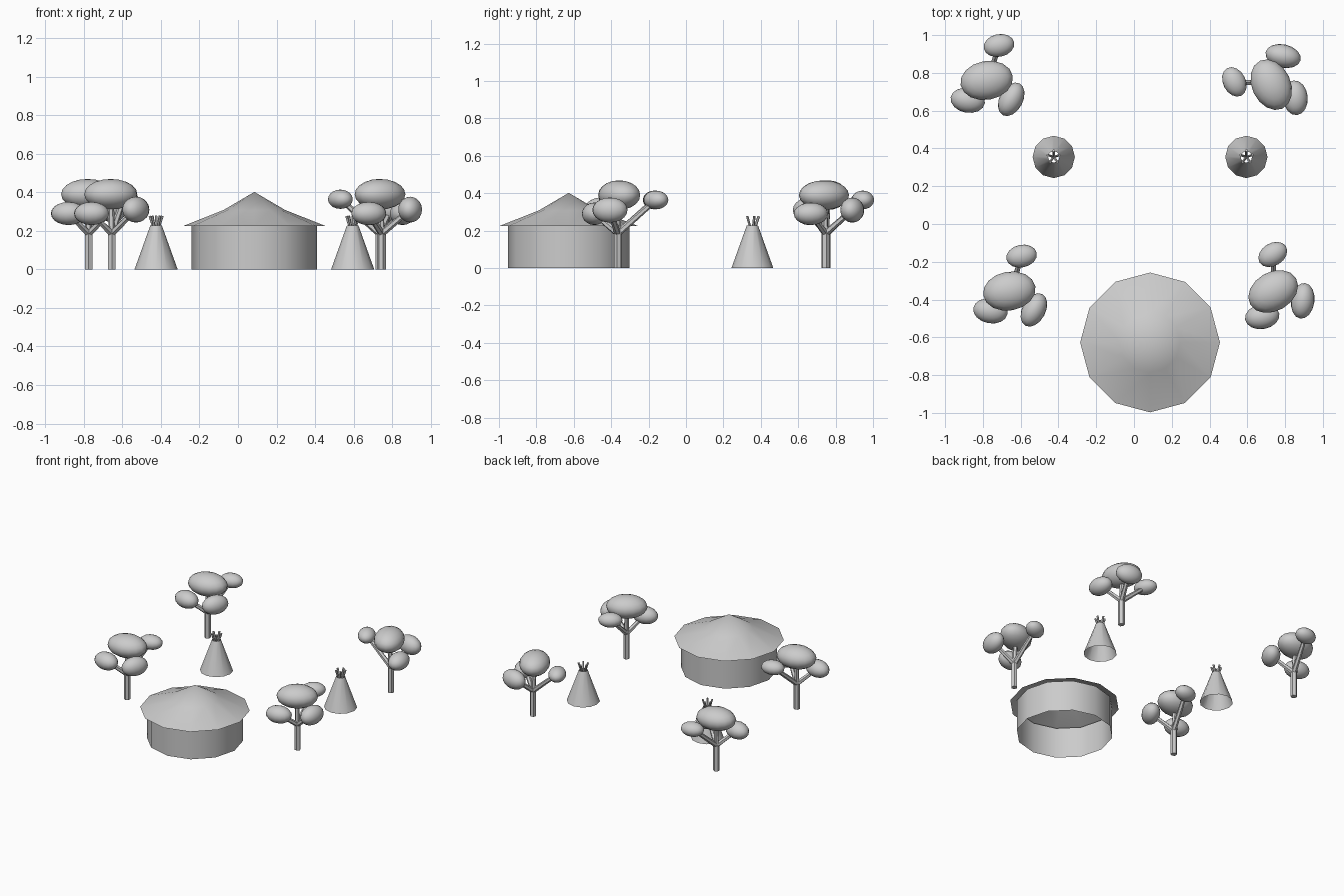
import bpy, bmesh, math
from mathutils import Vector, Matrix

if "Cube" in bpy.data.objects:
    bpy.data.objects.remove(bpy.data.objects["Cube"])


def finish(name, bm, matrix=None, angle=40):
    if matrix is not None:
        bm.transform(matrix)
    bmesh.ops.recalc_face_normals(bm, faces=bm.faces)
    mesh = bpy.data.meshes.new(name)
    bm.to_mesh(mesh)
    bm.free()
    ob = bpy.data.objects.new(name, mesh)
    bpy.context.collection.objects.link(ob)
    bpy.ops.object.select_all(action='DESELECT')
    ob.select_set(True)
    bpy.context.view_layer.objects.active = ob
    bpy.ops.object.shade_smooth_by_angle(angle=math.radians(angle))
    return ob


def lathe(name, profile, centre, sides=12):
    # open surface of revolution
    bm = bmesh.new()
    verts = [bm.verts.new((r, 0, z)) for r, z in profile]
    edges = [bm.edges.new(pair) for pair in zip(verts, verts[1:])]
    bmesh.ops.spin(bm, geom=verts + edges, cent=(0, 0, 0), axis=(0, 0, 1),
                   angle=math.tau, steps=sides)
    bmesh.ops.remove_doubles(bm, verts=bm.verts, dist=1e-4)
    return finish(name, bm, Matrix.Translation((*centre, 0)))


def rod(name, a, b, r1, r2, matrix, sides=6):
    a, b = Vector(a), Vector(b)
    d = b - a
    bm = bmesh.new()
    bmesh.ops.create_cone(bm, cap_ends=True, segments=sides, radius1=r1, radius2=r2, depth=d.length)
    m = Matrix.Translation((a + b) / 2) @ d.to_track_quat('Z', 'Y').to_matrix().to_4x4()
    return finish(name, bm, matrix @ m)


def blob(name, pos, size, turn, matrix):
    bm = bmesh.new()
    bmesh.ops.create_uvsphere(bm, u_segments=16, v_segments=10, radius=1)
    m = Matrix.Translation(pos) @ Matrix.Rotation(math.radians(turn), 4, 'Z') @ Matrix.Diagonal((*size, 1))
    return finish(name, bm, matrix @ m)


# Large round hut
HUT = (0.085, -0.627)
lathe("hut_wall", [(0.325, 0), (0.325, 0.228)], HUT)
lathe("hut_roof", [(0.37, 0.225), (0.16, 0.308), (0, 0.402)], HUT)

# Two conical tents with poles poking out of the top
for side, x in (("left", -0.425), ("right", 0.595)):
    centre = (x, 0.355)
    lathe(f"tent_cover_{side}", [(0.112, 0), (0.03, 0.228)], centre)
    m = Matrix.Translation((*centre, 0))
    for i in range(5):
        t = math.radians(90 + 72 * i)
        out = Vector((math.cos(t), math.sin(t), 0))
        rod(f"tent_pole_{side}_{i + 1}", out * 0.005 + Vector((0, 0, 0.19)),
            out * 0.034 + Vector((0, 0, 0.277)), 0.007, 0.007, m)

# Trees: crown centre, half sizes, turn about z
CROWNS = [
    ((-0.005, 0.01, 0.39), (0.14, 0.103, 0.079), 10),
    ((-0.105, -0.095, 0.29), (0.092, 0.066, 0.06), -10),
    ((0.125, -0.09, 0.31), (0.095, 0.062, 0.067), 62),
    ((0.06, 0.195, 0.364), (0.082, 0.06, 0.05), 12),
]
TREES = [(-0.775, 0.75, 0), (-0.655, -0.365, 0), (0.745, -0.365, 20), (0.735, 0.745, 105)]
for n, (x, y, turn) in enumerate(TREES, 1):
    m = Matrix.Translation((x, y, 0)) @ Matrix.Rotation(math.radians(turn), 4, 'Z')
    rod(f"tree_{n}_trunk", (0, 0, 0), (0, 0, 0.19), 0.022, 0.022, m)
    for k, (pos, size, spin) in enumerate(CROWNS, 1):
        rod(f"tree_{n}_branch_{k}", (0, 0, 0.185), pos, 0.018, 0.014, m)
        blob(f"tree_{n}_crown_{k}", pos, size, spin, m)
